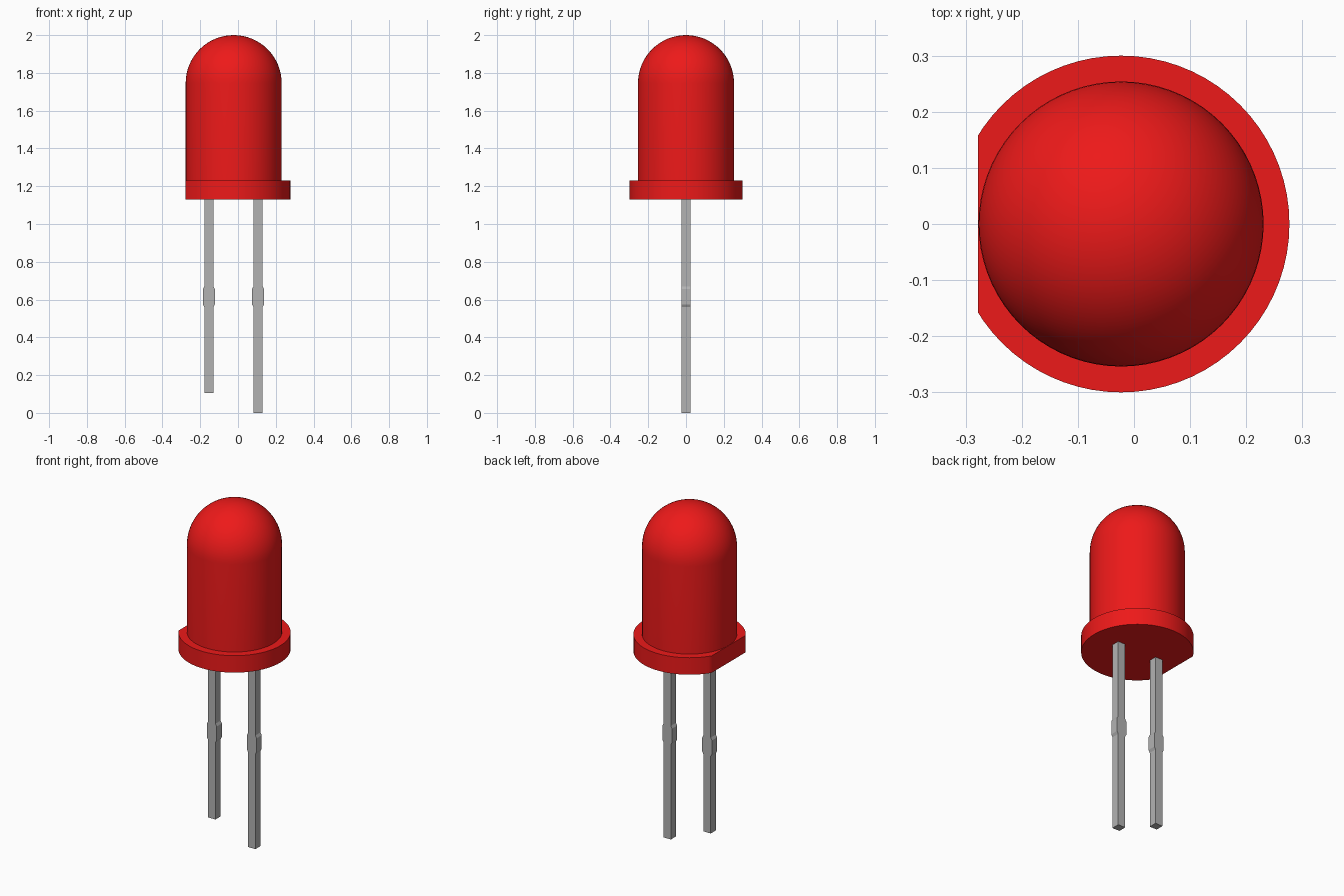
import bpy, bmesh, math

if "Cube" in bpy.data.objects:
    bpy.data.objects.remove(bpy.data.objects["Cube"])

CX = -0.023          # axis of the lens
R, RF = 0.254, 0.30  # lens and rim radius
Z0, Z1, Z2 = 1.13, 1.23, 1.746

red = bpy.data.materials.new("red_plastic")
red.diffuse_color = (0.85, 0.01, 0.01, 1)
red.use_nodes = True
red.node_tree.nodes["Principled BSDF"].inputs["Base Color"].default_value = red.diffuse_color
metal = bpy.data.materials.new("lead_metal")
metal.diffuse_color = (0.45, 0.45, 0.45, 1)
metal.use_nodes = True
metal.node_tree.nodes["Principled BSDF"].inputs["Base Color"].default_value = metal.diffuse_color


def finish(bm, name, mat):
    bmesh.ops.recalc_face_normals(bm, faces=bm.faces)
    me = bpy.data.meshes.new(name)
    bm.to_mesh(me)
    bm.free()
    me.materials.append(mat)
    ob = bpy.data.objects.new(name, me)
    bpy.context.collection.objects.link(ob)
    return ob


# Domed lens and rim: one lathed profile
profile = [(0, Z0), (RF, Z0), (RF, Z1), (R, Z1)]
N = 16
for i in range(N + 1):
    a = math.pi / 2 * i / N
    profile.append((R * math.cos(a) if i < N else 0, Z2 + R * math.sin(a)))
bm = bmesh.new()
vs = [bm.verts.new((CX + r, 0, z)) for r, z in profile]
es = [bm.edges.new(p) for p in zip(vs, vs[1:])]
bmesh.ops.spin(bm, geom=vs + es, cent=(CX, 0, 0), axis=(0, 0, 1),
               angle=2 * math.pi, steps=72)
bmesh.ops.remove_doubles(bm, verts=bm.verts, dist=1e-5)

# Flat side of the rim
bmesh.ops.bisect_plane(bm, geom=bm.verts[:] + bm.edges[:] + bm.faces[:],
                       plane_co=(-0.278, 0, 0), plane_no=(-1, 0, 0),
                       clear_outer=True)
bmesh.ops.holes_fill(bm, edges=[e for e in bm.edges if e.is_boundary], sides=0)
lens = finish(bm, "lens_body", red)
bpy.context.view_layer.objects.active = lens
lens.select_set(True)
bpy.ops.object.shade_smooth_by_angle(angle=math.radians(35))


# Square leads with a wider crimp part way up
def lead(name, x, bottom):
    w, c, d = 0.024, 0.032, 0.024
    half = [(w, bottom), (w, 0.56), (c, 0.575), (c, 0.655), (w, 0.67), (w, Z0 + 0.01)]
    outline = half + [(-a, z) for a, z in reversed(half)]
    bm = bmesh.new()
    f = bm.faces.new([bm.verts.new((x + a, -d, z)) for a, z in outline])
    ext = bmesh.ops.extrude_face_region(bm, geom=[f])["geom"]
    bmesh.ops.translate(bm, vec=(0, 2 * d, 0),
                        verts=[v for v in ext if isinstance(v, bmesh.types.BMVert)])
    finish(bm, name, metal)


lead("short_lead", -0.154, 0.105)
lead("long_lead", 0.106, 0.0)
